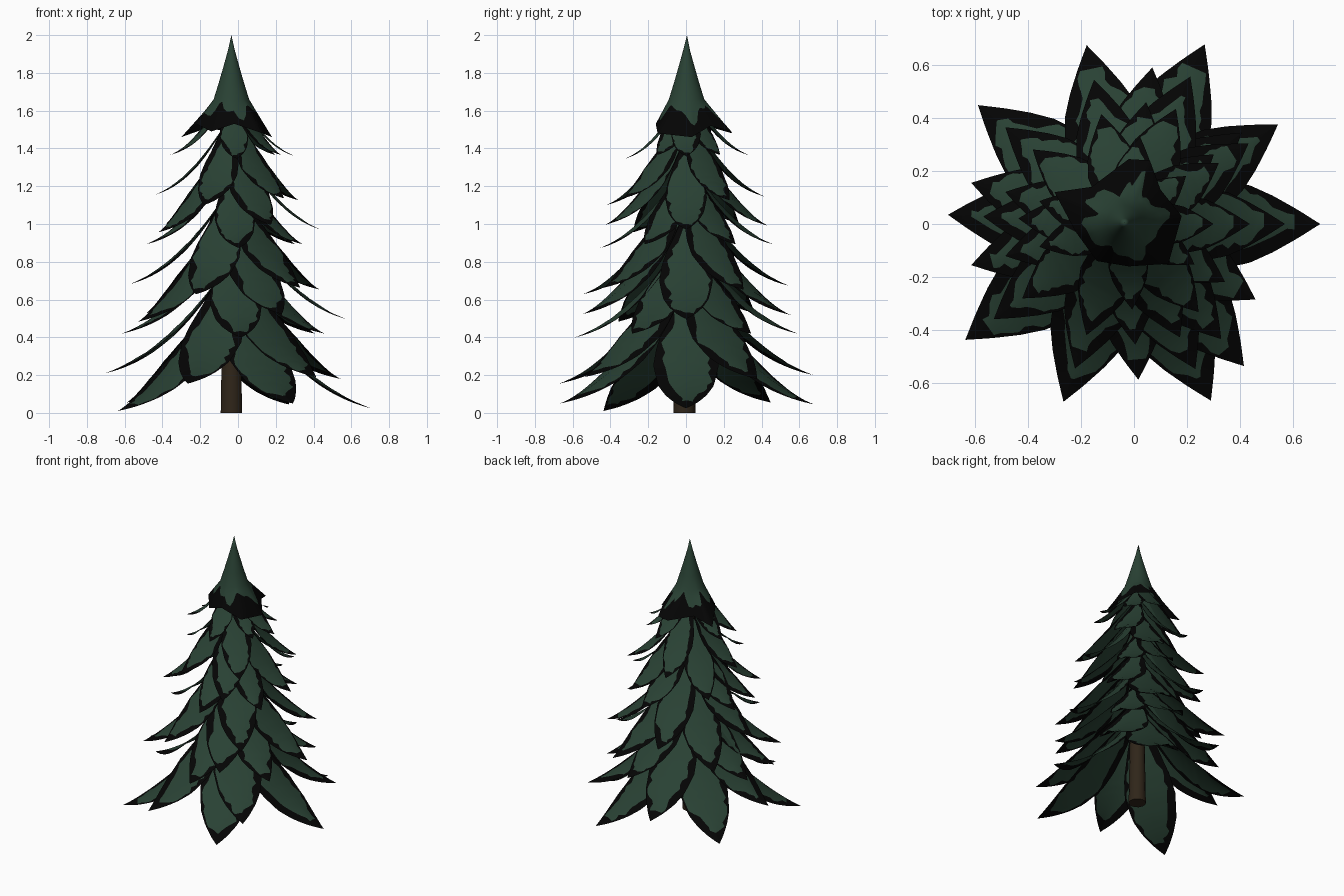
import bpy, bmesh, math, random
from mathutils import Vector

if "Cube" in bpy.data.objects:
    bpy.data.objects.remove(bpy.data.objects["Cube"])
random.seed(4)

CX = -0.035          # trunk axis


def material(name, rgb):
    m = bpy.data.materials.new(name)
    m.diffuse_color = (*rgb, 1)
    m.use_nodes = True
    m.node_tree.nodes["Principled BSDF"].inputs["Base Color"].default_value = m.diffuse_color
    return m


GREEN = material("pine green", (0.022, 0.053, 0.034))
BLACK = material("edge black", (0.0012, 0.0012, 0.0012))
BROWN = material("bark brown", (0.029, 0.019, 0.010))


def finish(bm, name, mats):
    me = bpy.data.meshes.new(name)
    bm.to_mesh(me)
    bm.free()
    ob = bpy.data.objects.new(name, me)
    bpy.context.collection.objects.link(ob)
    for m in mats:
        me.materials.append(m)
    for p in me.polygons:
        p.use_smooth = True
    return ob


def lerp_table(table, t):
    for (a, va), (b, vb) in zip(table, table[1:]):
        if t <= b:
            return va + (vb - va) * (t - a) / (b - a)
    return table[-1][1]


# Trunk
bm = bmesh.new()
bmesh.ops.create_cone(bm, cap_ends=True, segments=14, radius1=0.058, radius2=0.03, depth=1.65)
bmesh.ops.translate(bm, verts=bm.verts, vec=(CX, -0.008, 0.825))
trunk = finish(bm, "trunk", [BROWN])
bpy.context.view_layer.objects.active = trunk
trunk.select_set(True)
bpy.ops.object.shade_smooth_by_angle()

# Drooping leaf-shaped branches with a ragged black border
WIDTH = [(0, 0.3), (0.15, 0.62), (0.3, 0.9), (0.43, 1.0), (0.62, 0.85),
         (0.75, 0.61), (0.88, 0.31), (1, 0)]


def add_branch(bm, angle, reach, ztip, steep, rows=26):
    a = math.radians(angle)
    out = Vector((math.cos(a), math.sin(a), 0))
    side = Vector((-out.y, out.x, 0))
    half, r0 = 0.235 * reach, 0.03

    def point(t, off):
        p = Vector((CX, 0, 0)) + out * (r0 + (reach - r0) * t) + side * off
        q = 1 - t
        sag = 0.2 * abs(off)                          # sides fold down from the midrib
        p.z = max(0.004, ztip + steep * reach * (0.35 * q + 0.48 * q * q) - sag)
        return bm.verts.new(p)

    edge = [0.2, 0.2]
    prev = None
    for i in range(rows):
        t = 0.98 * i / (rows - 1)
        w = half * lerp_table(WIDTH, t)
        for k in (0, 1):
            edge[k] = min(0.34, max(0.07, edge[k] + random.uniform(-0.16, 0.16)))
        lo = -max(w - edge[0] * half, w * 0.05)
        hi = max(w - edge[1] * half, w * 0.05)
        row = [point(t, o) for o in (-w, lo, (lo + hi) / 2, hi, w)]
        if prev:
            for j in range(4):
                f = bm.faces.new((prev[j], row[j], row[j + 1], prev[j + 1]))
                f.material_index = 1 if j in (0, 3) or t > 0.88 else 0
        prev = row
    tip = point(1, 0)
    for j in range(4):
        bm.faces.new((prev[j], tip, prev[j + 1])).material_index = 1


# One whorl group: (angle, reach, tip height); repeated three times up the trunk
LOW = [(0, .738, .025), (66, .742, .045), (141, .713, .055), (216, .744, .01), (296, .742, .05)]
MID = [(33, .69, .18), (102, .69, .20), (177, .668, .21), (251, .71, .155), (310, .70, .19)]
HIGH = [(80, .60, .42), (165, .60, .42), (195, .60, .42), (275, .59, .40), (330, .57, .42),
        (38, .56, .42)]
for k in range(3):
    for label, tier in (("lower", LOW), ("middle", MID), ("upper", HIGH)):
        bm = bmesh.new()
        for ang, reach, z in tier:
            add_branch(bm, ang, reach - 0.133 * k, z + 0.473 * k, 1 + 0.07 * k)
        if k == 2 and label == "upper":
            add_branch(bm, 0, 0.335, 1.36, 1.1)      # closes the gap under the top
        bm.normal_update()
        finish(bm, f"{label}_branches_{k + 1}", [GREEN, BLACK])

# Pointed top with an uneven black-edged skirt
RIM = [(.18, .03, 1.46), (.10, .13, 1.52), (.06, .24, 1.49), (-.02, .245, 1.48),
       (-.16, .14, 1.51), (-.30, .12, 1.46), (-.22, -.03, 1.53), (-.14, -.14, 1.49),
       (-.02, -.16, 1.53), (.13, -.15, 1.48)]
PER = 5
N = len(RIM) * PER
rim = []
for i, p in enumerate(RIM):
    q = RIM[(i + 1) % len(RIM)]
    rim += [Vector(p).lerp(Vector(q), j / PER) for j in range(PER)]
bm = bmesh.new()
apex = bm.verts.new((CX, 0.005, 2.0))
rings = []
for z, r in ((1.92, 0.018), (1.83, 0.043), (1.75, 0.066), (1.66, 0.094)):
    ring = []
    for p in rim:
        d = Vector((p.x - CX, p.y, 0)).normalized()
        ring.append(bm.verts.new((CX + d.x * r, d.y * r + 0.003, z)))
    rings.append(ring)
collar = [v.co.copy() for v in rings[-1]]
# ragged colour boundary between collar and rim
cut = []
for i in range(N):
    th = 2 * math.pi * i / N
    s = 0.42 + 0.24 * math.sin(5 * th + 1) + 0.14 * math.sin(11 * th) + random.uniform(-.06, .06)
    cut.append(min(0.74, max(0.06, s)))
for f in (0.5, 1.0):
    rings.append([bm.verts.new(collar[i].lerp(rim[i], cut[i] * f)) for i in range(N)])
rings.append([bm.verts.new(p) for p in rim])
for i in range(N):
    j = (i + 1) % N
    bm.faces.new((apex, rings[0][i], rings[0][j]))
    for k in range(len(rings) - 1):
        f = bm.faces.new((rings[k][i], rings[k + 1][i], rings[k + 1][j], rings[k][j]))
        f.material_index = 1 if k == len(rings) - 2 else 0
bm.normal_update()
finish(bm, "tree_top", [GREEN, BLACK])
